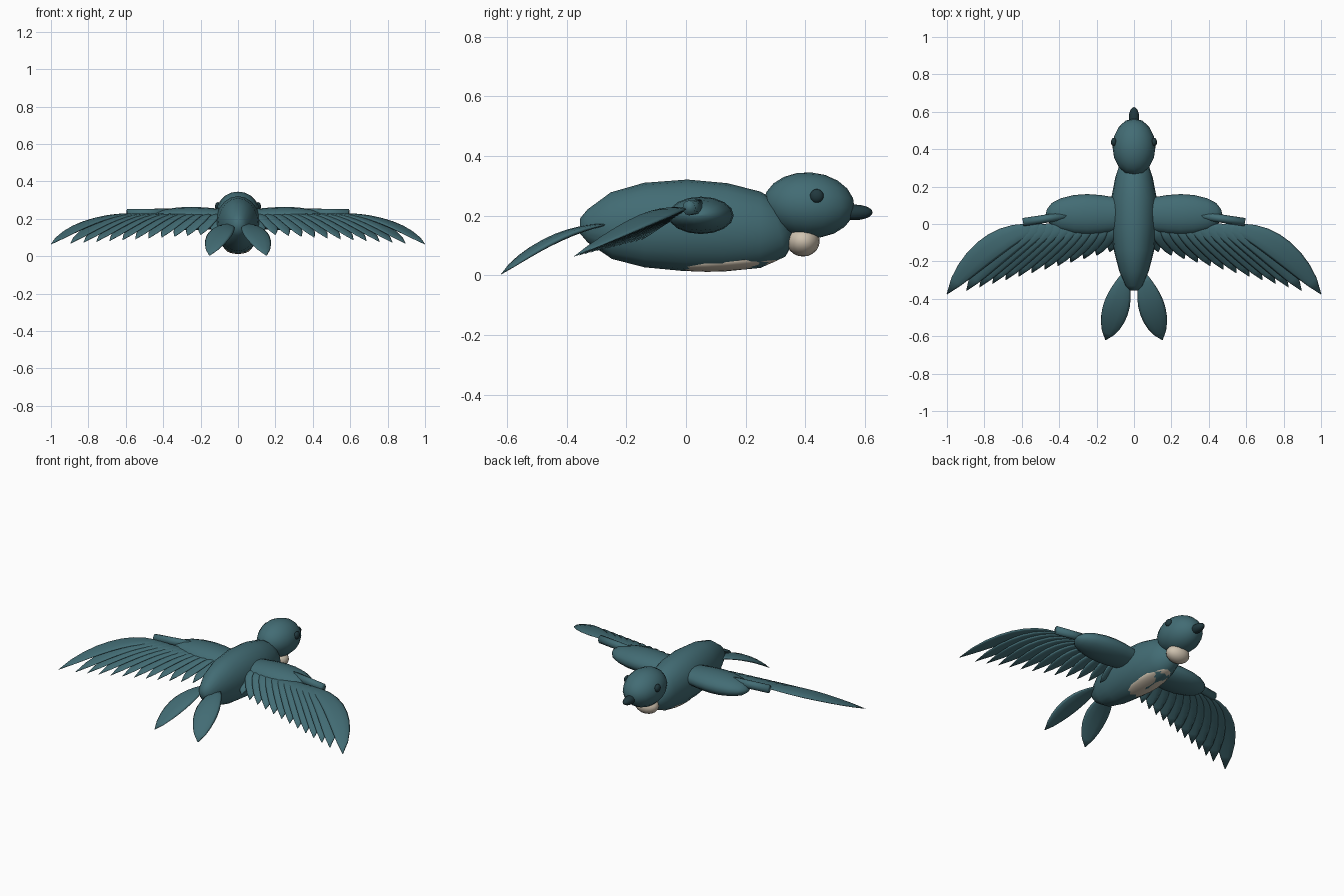
import bpy, bmesh, math
from mathutils import Vector

if "Cube" in bpy.data.objects:
    bpy.data.objects.remove(bpy.data.objects["Cube"])

def material(name, rgb):
    m = bpy.data.materials.new(name)
    m.diffuse_color = (*rgb, 1)
    m.use_nodes = True
    m.node_tree.nodes["Principled BSDF"].inputs["Base Color"].default_value = m.diffuse_color
    return m

TEAL = material("teal", (0.055, 0.15, 0.175))
DARK = material("dark_teal", (0.015, 0.04, 0.048))
CREAM = material("cream", (0.62, 0.54, 0.43))

def finish(ob, name, mat):
    ob.name = name
    ob.data.materials.clear()
    ob.data.materials.append(mat)
    for p in ob.data.polygons:
        p.use_smooth = True
    return ob

def loft(name, spine, widths, heights, mat, sides=16):
    """Elliptical sections swept along a spine, closed at both ends."""
    bm = bmesh.new()
    spine = [Vector(p) for p in spine]
    rings = []
    for i, p in enumerate(spine):
        t = (spine[min(i + 1, len(spine) - 1)] - spine[max(i - 1, 0)]).normalized()
        side = t.cross(Vector((0, 0, 1))).normalized()
        up = side.cross(t)
        rings.append([bm.verts.new(p + side * widths[i] * math.cos(a) + up * heights[i] * math.sin(a))
                      for a in (2 * math.pi * k / sides for k in range(sides))])
    for a, b in zip(rings, rings[1:]):
        for k in range(sides):
            j = (k + 1) % sides
            bm.faces.new((a[k], a[j], b[j], b[k]))
    bm.faces.new(rings[0])
    bm.faces.new(rings[-1])
    bmesh.ops.recalc_face_normals(bm, faces=bm.faces)
    me = bpy.data.meshes.new(name)
    bm.to_mesh(me)
    bm.free()
    ob = bpy.data.objects.new(name, me)
    bpy.context.collection.objects.link(ob)
    return finish(ob, name, mat)

def ball(name, loc, size, mat, rot=(0, 0, 0), seg=16, rings=10):
    bpy.ops.mesh.primitive_uv_sphere_add(segments=seg, ring_count=rings, location=loc, rotation=rot)
    ob = bpy.context.object
    ob.scale = size
    return finish(ob, name, mat)

def feather(name, root, ctrl, tip, width, thick, mat):
    """Curved leaf along a quadratic curve."""
    root, ctrl, tip = Vector(root), Vector(ctrl), Vector(tip)
    leaf = [0.25, 0.52, 0.74, 0.9, 0.99, 1.0, 0.93, 0.77, 0.5, 0.03]
    ts = [i / (len(leaf) - 1) for i in range(len(leaf))]
    spine = [root * (1 - t) ** 2 + ctrl * 2 * t * (1 - t) + tip * t * t for t in ts]
    return loft(name, spine, [width * w for w in leaf], [thick * w for w in leaf], mat, 10)

# Body: y, z bottom, z top, half width
body = [(-0.355, 0.14, 0.19, 0.02), (-0.33, 0.11, 0.22, 0.045), (-0.25, 0.055, 0.278, 0.08),
        (-0.14, 0.027, 0.31, 0.108), (0, 0.014, 0.321, 0.123), (0.13, 0.012, 0.309, 0.123),
        (0.25, 0.025, 0.28, 0.1), (0.31, 0.06, 0.26, 0.08), (0.345, 0.12, 0.23, 0.04)]
loft("body", [(0, y, (a + b) / 2) for y, a, b, w in body], [r[3] for r in body],
     [(b - a) / 2 for y, a, b, w in body], TEAL, 20)

# Head, beak, throat and belly
ball("head", (0, 0.412, 0.235), (0.115, 0.153, 0.11), TEAL, rot=(math.radians(-4), 0, 0))
ball("beak", (0, 0.565, 0.211), (0.028, 0.06, 0.026), DARK)
ball("throat_patch", (0, 0.392, 0.115), (0.075, 0.056, 0.052), CREAM)
ball("belly_patch", (0, 0.13, 0.048), (0.075, 0.185, 0.034), CREAM, rot=(math.radians(4), 0, 0))

N = 13
for s, side in ((1, "right"), (-1, "left")):
    ball(side + "_eye", (s * 0.107, 0.438, 0.266), (0.016, 0.023, 0.023), DARK)

    # Fleshy upper wing
    arm = [(0.03, 0.08), (0.11, 0.094), (0.18, 0.105), (0.25, 0.11), (0.32, 0.105),
           (0.39, 0.088), (0.44, 0.062), (0.465, 0.03), (0.472, 0.004)]
    loft(side + "_upper_wing", [(s * x, 0.05, 0.201) for x, w in arm], [w for x, w in arm],
         [w * 0.57 for x, w in arm], TEAL, 16)

    # Wing bone rod
    loft(side + "_wing_rod", [(s * 0.36, 0.045, 0.23), (s * 0.593, 0.01, 0.226)],
         [0.022, 0.022], [0.025, 0.025], TEAL, 12)

    # Fan of flight feathers, outer to inner
    for i in range(N):
        f = i / (N - 1)
        root = Vector((0.52 - 0.46 * f, -0.02 + 0.01 * f, 0.222 - 0.004 * f))
        tip_x = 1.0 if i == 0 else 0.965 - 0.835 * f
        tip = Vector((tip_x, -0.375 + 0.225 * f, 0.063 + 0.055 * f))
        d = tip - root
        ctrl = root + Vector((d.x * 0.54, d.y * 0.11, 0.012))
        pts = [(s * p.x, p.y, p.z) for p in (root, ctrl, tip)]
        feather(f"{side}_flight_feather_{i + 1}", *pts, 0.066 - 0.018 * f, 0.012, TEAL)

    # Forked tail feather
    feather(side + "_tail_feather", (s * 0.05, -0.27, 0.17), (s * 0.09, -0.45, 0.15),
            (s * 0.152, -0.62, 0.003), 0.07, 0.014, TEAL)
